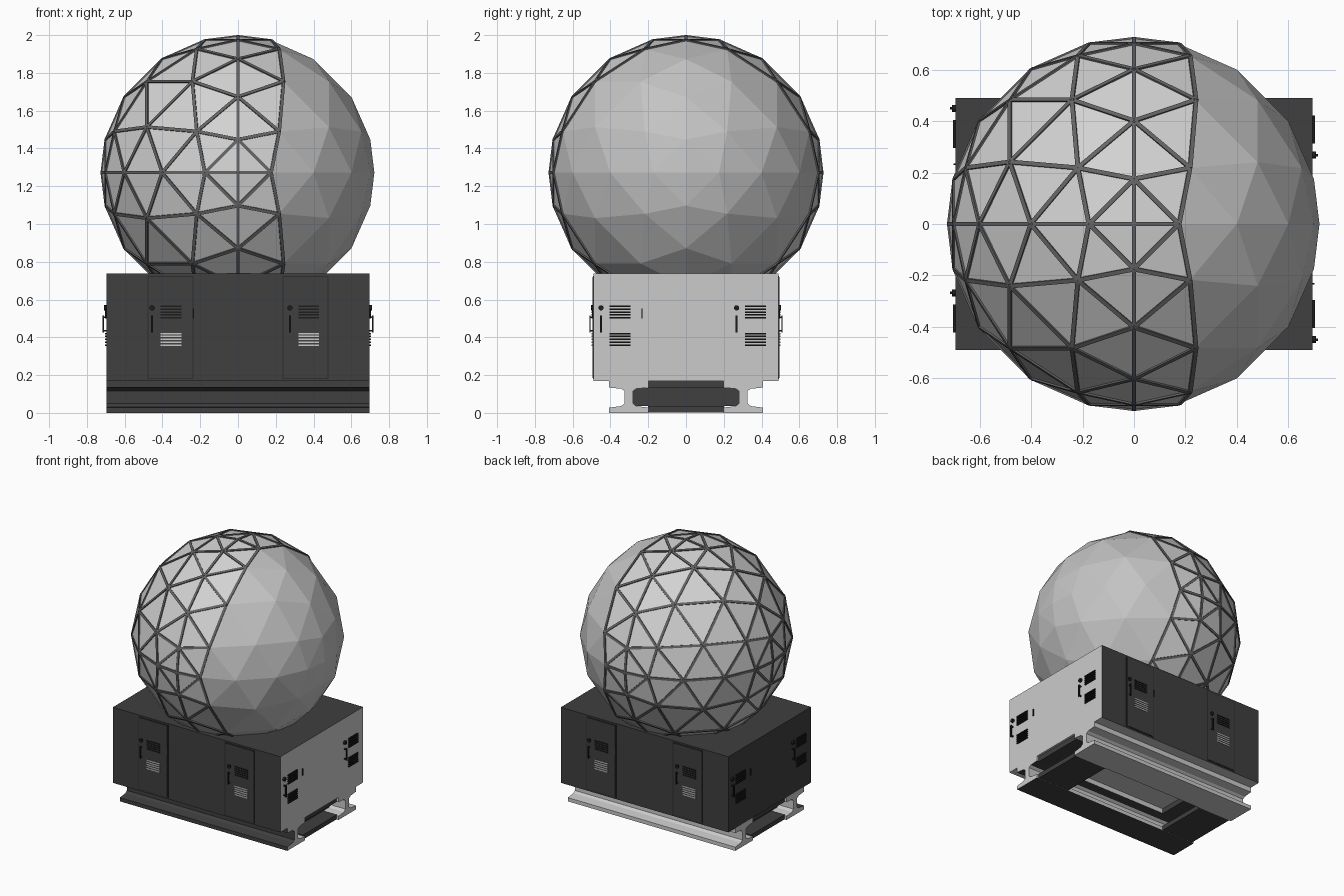
import bpy, bmesh, math
from mathutils import Matrix, Vector

cube = bpy.data.objects.get("Cube")
if cube:
    bpy.data.objects.remove(cube, do_unlink=True)


def material(name, value):
    m = bpy.data.materials.new(name)
    m.use_nodes = True
    colour = (value, value, value, 1)
    m.diffuse_color = colour
    m.node_tree.nodes["Principled BSDF"].inputs["Base Color"].default_value = colour
    return m


DARK = material("charcoal paint", 0.05)
LIGHT = material("light grey paint", 0.6)
BLACK = material("black fittings", 0.012)
SEAM = material("seam grey", 0.025)
SHELL = material("dome grey", 0.55)
PANEL = material("dome white", 0.65)
STRUT = material("strut grey", 0.13)


def finish(name, bm, *mats, rule=None):
    """Turn a bmesh into a named object, colouring faces by an optional rule."""
    bmesh.ops.recalc_face_normals(bm, faces=bm.faces)
    bm.normal_update()
    if rule:
        for f in bm.faces:
            f.material_index = rule(f)
    mesh = bpy.data.meshes.new(name)
    bm.to_mesh(mesh)
    bm.free()
    for m in mats:
        mesh.materials.append(m)
    ob = bpy.data.objects.new(name, mesh)
    bpy.context.collection.objects.link(ob)
    return ob


def box(bm, x, y, z, frame=Matrix()):
    """Add a box given its x, y and z ranges."""
    centre = Vector([(r[0] + r[1]) / 2 for r in (x, y, z)])
    size = [r[1] - r[0] for r in (x, y, z)]
    bmesh.ops.create_cube(bm, size=1, matrix=frame @ Matrix.Translation(centre)
                          @ Matrix.Diagonal((*size, 1)))


# Cabinet: one light end, the rest dark
HX, HY, BASE, TOP = 0.695, 0.49, 0.17, 0.737
bm = bmesh.new()
box(bm, (-HX, HX), (-HY, HY), (BASE, TOP))
finish("cabinet", bm, DARK, LIGHT, rule=lambda f: int(f.normal.x > 0.5 or f.normal.z < -0.5))


# Long I-beam rails
def rail(name, side, rule):
    half = [(0.105, 0), (0.105, 0.028), (0.04, 0.036), (0.022, 0.05),
            (0.022, 0.115), (0.04, 0.128), (0.105, 0.134), (0.105, BASE)]
    loop = half + [(-w, z) for w, z in reversed(half)]
    bm = bmesh.new()
    face = bm.faces.new([bm.verts.new((-HX, side * 0.303 + w, z)) for w, z in loop])
    out = bmesh.ops.extrude_face_region(bm, geom=[face])["geom"]
    bmesh.ops.translate(bm, vec=(2 * HX, 0, 0),
                        verts=[v for v in out if isinstance(v, bmesh.types.BMVert)])
    finish(name, bm, DARK, LIGHT, rule=rule)


def front_rail_rule(f):
    outward = f.calc_center_median().y < -0.303 or f.normal.z < -0.9
    return 0 if outward and abs(f.normal.x) < 0.5 else 1


rail("front_rail", -1, front_rail_rule)
rail("back_rail", 1, lambda f: 1)

# Cross beams joining the rails at both ends
for name, s in (("left_cross_beam", 1), ("right_cross_beam", -1)):
    bm = bmesh.new()
    for z in ((0.002, 0.036), (0.132, BASE - 0.001)):
        box(bm, sorted((s * 0.42, s * 0.68)), (-0.2, 0.2), z)
    box(bm, sorted((s * 0.53, s * 0.57)), (-0.28, 0.28), (0.036, 0.132))
    finish(name, bm, DARK)


# Doors and fittings, laid out per wall: local x along the wall, -y outward
def wall_fittings(name, angle, dist, starts, doors, low_vent):
    frame = Matrix.Rotation(math.radians(angle), 4, 'Z') @ Matrix.Translation((0, -dist, 0))
    if doors:
        panel, seam = bmesh.new(), bmesh.new()
        for u in (-0.48, 0.235):
            box(seam, (u, u + 0.245), (-0.003, 0), (0.18, 0.726), frame)
            box(panel, (u + 0.006, u + 0.239), (-0.005, 0), (0.186, 0.72), frame)
        finish(name + "_door_seams", seam, SEAM)
        finish(name + "_doors", panel, DARK)
    grip, upper, lower = bmesh.new(), bmesh.new(), bmesh.new()
    for u in starts:
        # U-shaped handle with a round lock above it
        box(grip, (u - 0.005, u + 0.005), (-0.022, -0.015), (0.425, 0.515), frame)
        for z in (0.43, 0.503):
            box(grip, (u - 0.005, u + 0.005), (-0.018, 0), (z, z + 0.008), frame)
        bmesh.ops.create_cone(grip, cap_ends=True, segments=12, radius1=0.014, radius2=0.014,
                              depth=0.016, matrix=frame @ Matrix.Translation((u, -0.006, 0.556))
                              @ Matrix.Rotation(math.pi / 2, 4, 'X'))
        # Louvres
        for bm, start, count in ((upper, 0.503, 5), (lower, 0.358, 5)):
            for k in range(count):
                z = start + 0.0155 * k
                box(bm, (u + 0.045, u + 0.155), (-0.009, 0), (z - 0.004, z + 0.004), frame)
    box(grip, (starts[0] + 0.215, starts[0] + 0.221), (-0.008, 0), (0.5, 0.552), frame)
    finish(name + "_handles", grip, BLACK)
    finish(name + "_upper_louvres", upper, BLACK)
    finish(name + "_lower_louvres", lower, low_vent)


wall_fittings("front", 0, HY, (-0.455, 0.275), True, LIGHT)
wall_fittings("back", 180, HY, (-0.455, 0.275), True, LIGHT)
wall_fittings("left_end", 90, HX, (-0.45, 0.268), False, BLACK)
wall_fittings("right_end", 270, HX, (-0.45, 0.268), False, BLACK)

# Dome: an octahedron split five ways along each edge and pushed onto a sphere
N, R, CENTRE = 5, 0.722, Vector((0, 0, 1.272))
dome = bmesh.new()
for sx in (-1, 1):
    for sy in (-1, 1):
        for sz in (-1, 1):
            def point(i, j):
                return dome.verts.new(Vector((sx * i, sy * j, sz * (N - i - j))).normalized() * R)
            grid = {(i, j): point(i, j) for i in range(N + 1) for j in range(N + 1 - i)}
            for i, j in grid:
                if i + j < N:
                    dome.faces.new((grid[i, j], grid[i + 1, j], grid[i, j + 1]))
                if i + j < N - 1:
                    dome.faces.new((grid[i + 1, j], grid[i + 1, j + 1], grid[i, j + 1]))
bmesh.ops.remove_doubles(dome, verts=dome.verts, dist=0.001)

# Struts along every edge of the framed part
LIMIT = 0.26
struts = bmesh.new()
for e in dome.edges:
    a, b = (v.co.copy() for v in e.verts)
    if max(a.x, b.x) > LIMIT or max(a.z, b.z) + CENTRE.z < TOP:
        continue
    along = (b - a).normalized()
    out = (a + b).normalized()
    side = out.cross(along)
    mid = (a + b) / 2 + CENTRE
    axes = Matrix((along, side, out)).transposed().to_4x4()
    half = (b - a).length / 2
    frame = Matrix.Translation(mid) @ axes
    box(struts, (-half, half), (-0.0085, 0.0085), (-0.01, 0.006), frame)
finish("dome_struts", struts, STRUT)

bmesh.ops.translate(dome, verts=dome.verts, vec=CENTRE)
finish("dome_shell", dome, SHELL, PANEL,
       rule=lambda f: int(max(v.co.x for v in f.verts) < LIMIT))
